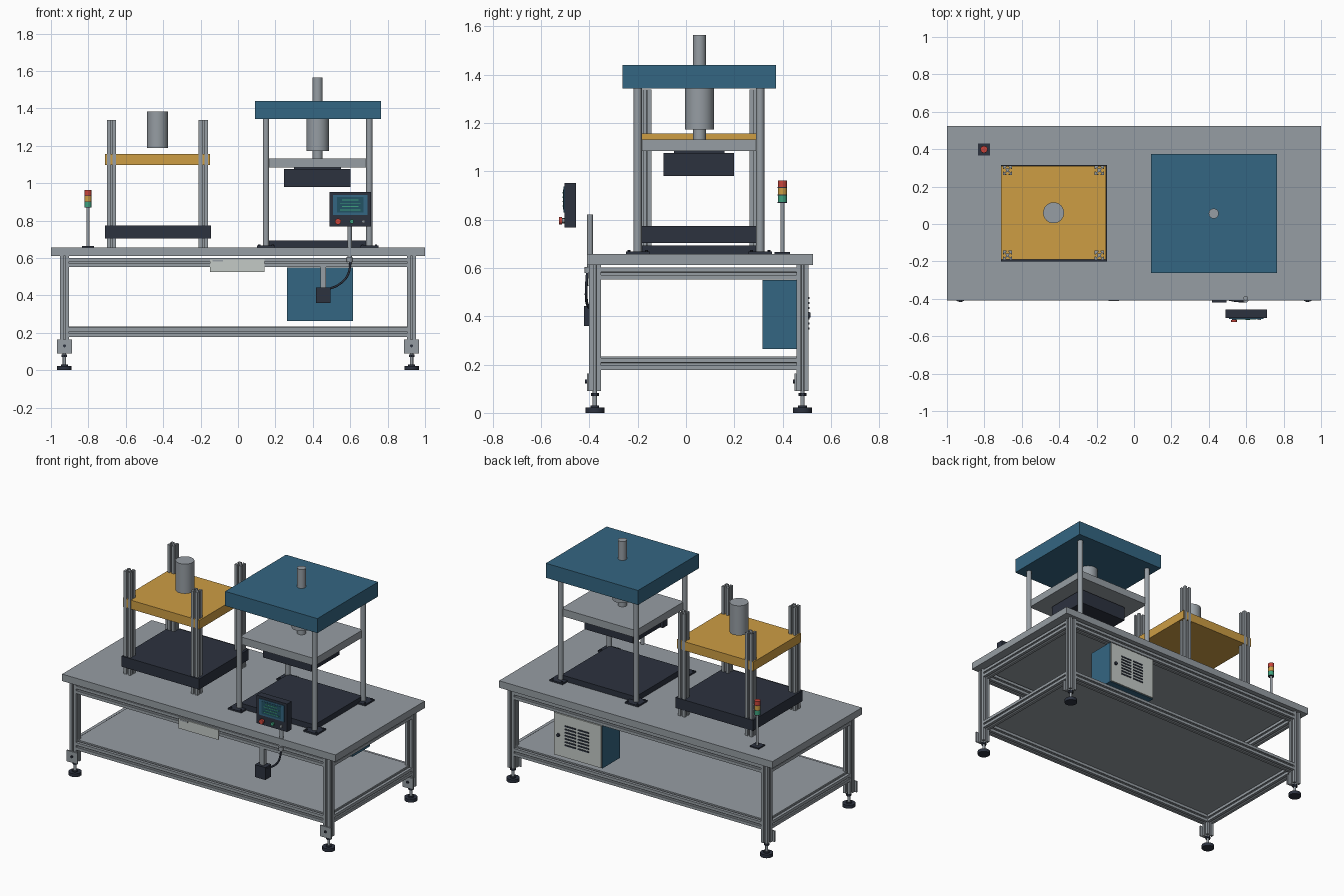
import bpy, bmesh, math
from mathutils import Vector, Matrix

if "Cube" in bpy.data.objects:
    bpy.data.objects.remove(bpy.data.objects["Cube"])


def material(name, r, g, b):
    m = bpy.data.materials.new(name)
    lin = [((c / 255 + 0.055) / 1.055) ** 2.4 for c in (r, g, b)]
    m.diffuse_color = (*lin, 1)
    m.use_nodes = True
    m.node_tree.nodes["Principled BSDF"].inputs["Base Color"].default_value = m.diffuse_color
    return m


STEEL = material("steel grey", 150, 157, 163)
DARK = material("charcoal", 44, 50, 63)
BLUE = material("press blue", 52, 102, 130)
OCHRE = material("ochre", 205, 157, 68)
PALE = material("pale grey", 196, 202, 198)
RED = material("red", 200, 68, 58)
GREEN = material("green", 62, 160, 125)
SCREEN = material("screen teal", 34, 82, 100)


def finish(name, bm, mat):
    bmesh.ops.recalc_face_normals(bm, faces=bm.faces)
    me = bpy.data.meshes.new(name)
    bm.to_mesh(me)
    bm.free()
    me.materials.append(mat)
    ob = bpy.data.objects.new(name, me)
    bpy.context.collection.objects.link(ob)
    return ob


def box(name, x0, x1, y0, y1, z0, z1, mat):
    bm = bmesh.new()
    m = Matrix.Translation(((x0 + x1) / 2, (y0 + y1) / 2, (z0 + z1) / 2))
    m = m @ Matrix.Diagonal((x1 - x0, y1 - y0, z1 - z0, 1))
    bmesh.ops.create_cube(bm, size=1, matrix=m)
    return finish(name, bm, mat)


def rod(name, p, q, r, mat, sides=24):
    p, q = Vector(p), Vector(q)
    rot = (q - p).to_track_quat('Z', 'Y').to_matrix().to_4x4()
    bm = bmesh.new()
    bmesh.ops.create_cone(bm, cap_ends=True, segments=sides, radius1=r, radius2=r,
                          depth=(q - p).length, matrix=Matrix.Translation((p + q) / 2) @ rot)
    return finish(name, bm, mat)


def pillar(name, x, y, z0, z1, r, mat, sides=24):
    return rod(name, (x, y, z0), (x, y, z1), r, mat, sides)


def slotted_bar(name, p, q, a=0.025):
    """Square extrusion with an undercut slot along each of its four sides."""
    p, q = Vector(p), Vector(q)
    side = [(1, -1), (1, -.24), (.76, -.24), (.76, -.52), (.36, -.2),
            (.36, .2), (.76, .52), (.76, .24), (1, .24)]
    pts = []
    for k in range(4):
        c, s = ((1, 0), (0, 1), (-1, 0), (0, -1))[k]
        pts += [(a * (c * u - s * v), a * (s * u + c * v)) for u, v in side]
    rot = (q - p).to_track_quat('Z', 'Y').to_matrix()
    bm = bmesh.new()
    face = bm.faces.new([bm.verts.new(p + rot @ Vector((u, v, 0))) for u, v in pts])
    ext = bmesh.ops.extrude_face_region(bm, geom=[face])
    bmesh.ops.translate(bm, vec=q - p, verts=[v for v in ext["geom"] if isinstance(v, bmesh.types.BMVert)])
    return finish(name, bm, STEEL)


# Table frame, feet and shelf
YF, YB, XL = -0.377, 0.482, 0.928
box("tabletop", -1, 1, -0.41, 0.525, 0.611, 0.657, STEEL)
for x in (-XL, XL):
    for y in (YF, YB):
        slotted_bar("leg", (x, y, 0.09), (x, y, 0.611))
        box("foot_bracket", x - 0.04, x + 0.04, y - 0.033, y - 0.025, 0.09, 0.163, STEEL)
        rod("bracket_bolt", (x, y - 0.033, 0.13), (x, y - 0.04, 0.13), 0.008, DARK, 12)
        pillar("foot_stem", x, y, 0.02, 0.095, 0.009, STEEL, 16)
        pillar("foot_nut", x, y, 0.07, 0.083, 0.017, DARK, 6)
        pillar("foot_pad", x, y, 0, 0.022, 0.039, DARK, 32)
        pillar("foot_collar", x, y, 0.022, 0.03, 0.018, DARK, 16)
for z in (0.576, 0.202):
    for y in (YF, YB):
        slotted_bar("long_rail", (-XL + 0.025, y, z), (XL - 0.025, y, z))
    for x in (-XL, XL):
        slotted_bar("side_rail", (x, YF + 0.025, z), (x, YB - 0.025, z))
box("lower_shelf", -0.925, 0.925, YF, YB, 0.226, 0.234, STEEL)

# Assembly station with slotted posts
box("station_base", -0.712, -0.144, -0.2, 0.316, 0.703, 0.773, DARK)
box("station_plate", -0.71, -0.15, -0.19, 0.309, 1.096, 1.155, OCHRE)
for x in (-0.676, -0.185):
    for y in (-0.168, 0.287):
        slotted_bar("station_post", (x, y, 0.657), (x, y, 1.338))
pillar("station_cylinder", -0.43, 0.06, 1.187, 1.383, 0.056, STEEL, 32)

# Press station
CX, CY = 0.426, 0.056
box("press_head", 0.09, 0.764, -0.262, 0.373, 1.343, 1.439, BLUE)
box("press_platen", 0.152, 0.7, -0.197, 0.306, 1.083, 1.132, STEEL)
box("press_tool", 0.247, 0.602, -0.093, 0.199, 0.98, 1.076, DARK)
box("tool_mount", 0.3, 0.55, -0.05, 0.16, 1.076, 1.083, DARK)
box("press_bed", 0.155, 0.697, -0.197, 0.306, 0.657, 0.693, DARK)
pillar("press_rod_top", CX, CY, 1.439, 1.564, 0.027, STEEL, 16)
pillar("press_cylinder", CX, CY, 1.172, 1.343, 0.06, STEEL, 32)
pillar("press_rod", CX, CY, 1.132, 1.172, 0.027, STEEL, 16)
for x in (0.15, 0.702):
    for y in (-0.2, 0.307):
        pillar("press_post", x, y, 0.657, 1.343, 0.017, STEEL)
        box("post_flange", x - 0.048, x + 0.048, y - 0.048, y + 0.048, 0.657, 0.667, DARK)
        for dx in (-0.036, 0.036):
            for dy in (-0.036, 0.036):
                pillar("flange_bolt", x + dx, y + dy, 0.667, 0.673, 0.006, DARK, 8)

# Signal tower
box("signal_base", -0.834, -0.77, 0.367, 0.431, 0.657, 0.665, DARK)
pillar("signal_pole", -0.802, 0.399, 0.665, 0.87, 0.008, STEEL, 16)
for i, mat in enumerate((GREEN, OCHRE, RED)):
    z = 0.872 + i * 0.031
    pillar("signal_lamp", -0.802, 0.399, z, z + 0.028, 0.019, mat)
    pillar("signal_ring", -0.802, 0.399, z - 0.003, z, 0.0195, DARK)

# Operator panel, with screen and buttons
box("panel_housing", 0.488, 0.712, -0.503, -0.456, 0.767, 0.952, DARK)
box("screen_bezel", 0.507, 0.692, -0.507, -0.503, 0.83, 0.936, BLUE)
box("screen", 0.53, 0.67, -0.509, -0.507, 0.842, 0.925, SCREEN)
for i in range(4):
    z = 0.854 + i * 0.018
    inset = 0.012 * (i % 2)
    box("screen_line", 0.545 + inset, 0.655 - inset, -0.511, -0.509, z, z + 0.005, GREEN)
rod("stop_button_collar", (0.535, -0.503, 0.795), (0.535, -0.512, 0.795), 0.012, DARK)
rod("stop_button", (0.535, -0.512, 0.795), (0.535, -0.525, 0.795), 0.016, RED)
rod("start_button", (0.608, -0.503, 0.795), (0.608, -0.514, 0.795), 0.011, GREEN)
rod("mode_button", (0.67, -0.503, 0.795), (0.67, -0.512, 0.795), 0.009, STEEL)
pillar("panel_pole", 0.597, -0.397, 0.59, 0.82, 0.012, STEEL, 20)
pillar("pole_clamp", 0.597, -0.404, 0.578, 0.604, 0.016, STEEL, 20)

# Foot control box with stem and cable
box("control_box", 0.418, 0.495, -0.421, -0.36, 0.36, 0.442, DARK)
box("control_stem", 0.44, 0.47, -0.402, -0.375, 0.442, 0.552, STEEL)
curve = bpy.data.curves.new("cable", 'CURVE')
curve.dimensions = '3D'
curve.bevel_depth = 0.006
curve.bevel_resolution = 2
curve.materials.append(DARK)
spline = curve.splines.new('BEZIER')
route = [(0.603, -0.408, 0.585), (0.585, -0.413, 0.505), (0.535, -0.41, 0.455), (0.488, -0.4, 0.435)]
spline.bezier_points.add(len(route) - 1)
for bp, co in zip(spline.bezier_points, route):
    bp.co = co
    bp.handle_left_type = bp.handle_right_type = 'AUTO'
bpy.context.collection.objects.link(bpy.data.objects.new("cable", curve))

# Front name plate
box("front_plate", -0.15, 0.142, -0.409, -0.402, 0.526, 0.592, PALE)
box("plate_grip", -0.135, -0.08, -0.411, -0.409, 0.58, 0.59, STEEL)

# Electrical cabinet with louvred door
box("cabinet", 0.262, 0.616, 0.316, 0.498, 0.264, 0.55, BLUE)
box("cabinet_door", 0.266, 0.612, 0.498, 0.507, 0.268, 0.546, PALE)
for i in range(7):
    z = 0.345 + i * 0.021
    for x in (0.355, 0.45):
        box("door_louvre", x, x + 0.08, 0.507, 0.511, z, z + 0.009, DARK)
rod("door_knob", (0.578, 0.507, 0.405), (0.578, 0.516, 0.405), 0.011, DARK, 16)

# Smooth the round parts while keeping edges crisp
bpy.ops.object.select_all(action='DESELECT')
for ob in bpy.context.scene.objects:
    if ob.type == 'MESH':
        ob.select_set(True)
        bpy.context.view_layer.objects.active = ob
bpy.ops.object.shade_smooth_by_angle(angle=math.radians(35))
